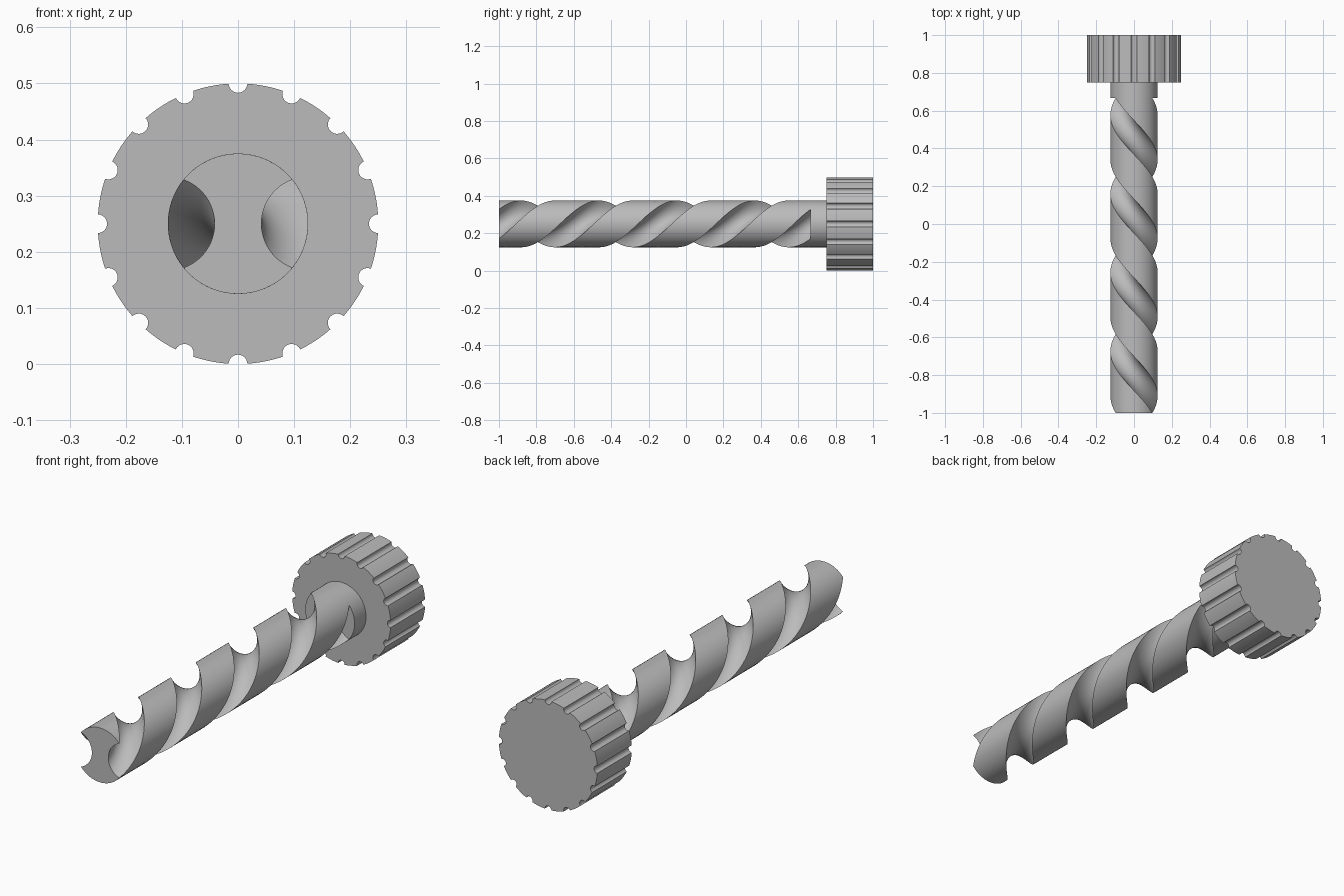
import bpy, bmesh
from math import pi, sin, cos, asin, radians

cube = bpy.data.objects.get("Cube")
if cube:
    bpy.data.objects.remove(cube, do_unlink=True)

AXIS_Z = 0.25
SHANK_R, FLUTE_R = 0.125, 0.125 * 2 / 3
HEAD_R, NOTCH_R = 0.25, 0.25 / 15
FLUTE_START, FLUTE_END, HEAD_START, HEAD_END = -1.0, 2 / 3, 0.75, 1.0

steel = bpy.data.materials.new("grey_steel")
steel.use_nodes = True
colour = (0.5, 0.5, 0.5, 1)
steel.diffuse_color = colour
steel.node_tree.nodes["Principled BSDF"].inputs["Base Color"].default_value = colour


def scalloped_circle(radius, bite, count, bite_steps, land_steps):
    """Circle outline with round bites whose centres lie on the rim."""
    half = 2 * asin(bite / (2 * radius))
    start = pi / 2 + half / 2
    points = []
    for k in range(count):
        turn = 2 * pi * k / count
        piece = []
        for i in range(bite_steps):
            phi = -start - (2 * pi - 2 * start) * i / bite_steps
            piece.append((radius + bite * cos(phi), bite * sin(phi)))
        for i in range(land_steps):
            a = half + (2 * pi / count - 2 * half) * i / land_steps
            piece.append((radius * cos(a), radius * sin(a)))
        points += [(x * cos(turn) - z * sin(turn), x * sin(turn) + z * cos(turn))
                   for x, z in piece]
    return points


def extrude_along_y(name, profile, y0, y1, rows=1, turns=0, back_cap=False):
    """Sweep an outline along y, twisting it by a number of turns."""
    bm = bmesh.new()
    rings = []
    for r in range(rows + 1):
        t = r / rows
        c, s = cos(2 * pi * turns * t), sin(2 * pi * turns * t)
        y = y0 + (y1 - y0) * t
        rings.append([bm.verts.new((x * c - z * s, y, x * s + z * c + AXIS_Z))
                      for x, z in profile])
    n = len(profile)
    for a, b in zip(rings, rings[1:]):
        for i in range(n):
            j = (i + 1) % n
            bm.faces.new((a[i], b[i], b[j], a[j]))
    bm.faces.new(rings[0])
    if back_cap:
        bm.faces.new(rings[-1][::-1])
    mesh = bpy.data.meshes.new(name)
    bm.to_mesh(mesh)
    bm.free()
    mesh.materials.append(steel)
    obj = bpy.data.objects.new(name, mesh)
    bpy.context.collection.objects.link(obj)
    bpy.ops.object.select_all(action="DESELECT")
    obj.select_set(True)
    bpy.context.view_layer.objects.active = obj
    bpy.ops.object.shade_smooth_by_angle(angle=radians(30))
    return obj


# Twisted shaft with two spiral flutes
extrude_along_y("fluted_shaft", scalloped_circle(SHANK_R, FLUTE_R, 2, 24, 24),
                FLUTE_START, FLUTE_END, rows=160, turns=2)

# Plain round collar between the flutes and the head
collar = [(SHANK_R * cos(2 * pi * i / 96), SHANK_R * sin(2 * pi * i / 96)) for i in range(96)]
extrude_along_y("collar", collar, FLUTE_END, HEAD_START)

# Round head with sixteen grip notches
extrude_along_y("notched_head", scalloped_circle(HEAD_R, NOTCH_R, 16, 12, 8),
                HEAD_START, HEAD_END, back_cap=True)
